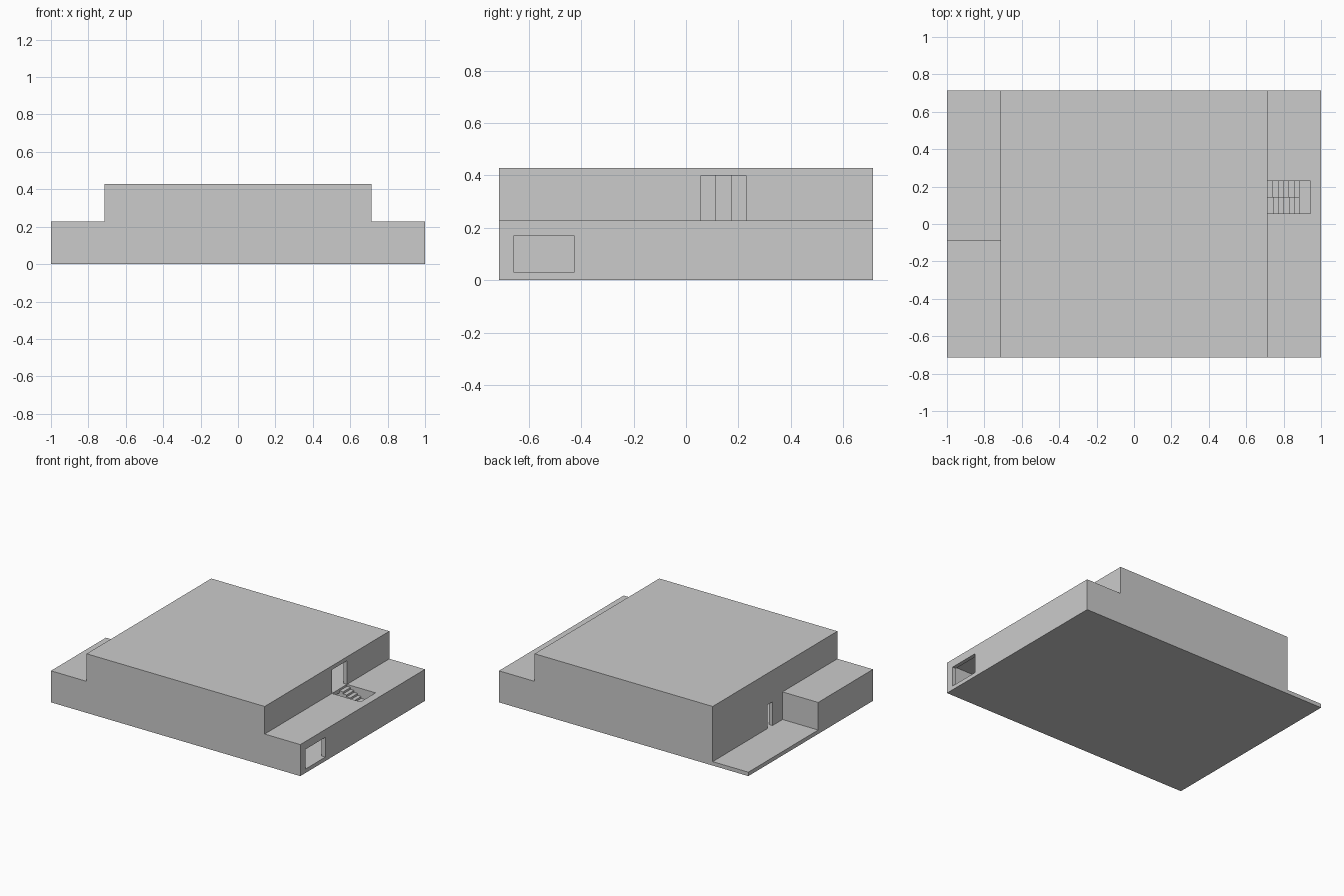
import bpy, bmesh
from mathutils import Vector

if "Cube" in bpy.data.objects:
    bpy.data.objects.remove(bpy.data.objects["Cube"])

S = 1 / 35  # one building unit (wall thickness)


def new_object(name, bm):
    bmesh.ops.recalc_face_normals(bm, faces=bm.faces)
    mesh = bpy.data.meshes.new(name)
    bm.to_mesh(mesh)
    bm.free()
    obj = bpy.data.objects.new(name, mesh)
    bpy.context.collection.objects.link(obj)
    return obj


def extrude_profile(name, pts, y0, y1):
    """Extrude an (x, z) outline along y."""
    bm = bmesh.new()
    face = bm.faces.new([bm.verts.new((x * S, y0 * S, z * S)) for x, z in pts])
    ext = bmesh.ops.extrude_face_region(bm, geom=[face])
    verts = [g for g in ext["geom"] if isinstance(g, bmesh.types.BMVert)]
    bmesh.ops.translate(bm, verts=verts, vec=Vector((0, (y1 - y0) * S, 0)))
    return new_object(name, bm)


def box(name, x0, x1, y0, y1, z0, z1):
    return extrude_profile(name, [(x0, z0), (x1, z0), (x1, z1), (x0, z1)], y0, y1)


def cut(obj, *dims):
    """Subtract a box from an object and discard the cutter."""
    cutter = box("cutter", *dims)
    cutter.hide_render = True
    mod = obj.modifiers.new("cut", "BOOLEAN")
    mod.operation, mod.solver, mod.object = "DIFFERENCE", "EXACT", cutter
    bpy.context.view_layer.objects.active = obj
    bpy.ops.object.modifier_apply(modifier=mod.name)
    bpy.data.objects.remove(cutter)


# Building mass: ground floor with a narrower upper storey
shell = extrude_profile("building_shell", [(-35, 0), (35, 0), (35, 8), (25, 8), (25, 15),
                                           (-25, 15), (-25, 8), (-35, 8)], -25, 25)

# Open patio at the back left
cut(shell, -36, -25, -3, 26, 1, 9)

# Rooms
cut(shell, -24, 24, -24, 24, 1, 7)      # ground floor hall
cut(shell, -24, 24, -24, 24, 8, 14)     # upper hall
cut(shell, 25, 34, -24, 1, 1, 7)        # garage
cut(shell, 25, 34, 9, 24, 1, 7)         # right rear store
cut(shell, -34, -25, -24, -4, 1, 7)     # left front room

# Stairwell and doorways
cut(shell, 25, 33, 2, 8, 1, 9)
cut(shell, 23.5, 25.5, 2, 5, 1, 7)      # foot of stair
cut(shell, 23.5, 25.5, 2, 8, 8, 14)     # terrace opening
cut(shell, 33.5, 35.5, -23, -15, 1, 6)  # garage opening
cut(shell, -25.5, -23.5, 1, 3, 1, 7)    # patio door


# Switchback stair: two six-tread flights joined by a landing
def flight(name, y0, y1, top, direction):
    pts = [(25, 1)]
    for i in range(6):
        z = top + direction * 0.5 * i
        pts += [(25 + i, z), (26 + i, z)]
    pts.append((31, 1))
    return extrude_profile(name, pts, y0, y1)


flight("upper_flight", 5, 8, 7.5, -1)
flight("lower_flight", 2, 5, 1.5, 0.999)
box("stair_landing", 31, 33, 2, 8, 1, 4.5)

# Upper partition with a doorway
partition = box("upper_partition", 10, 11, -24, 24, 8, 14)
cut(partition, 9, 12, 4, 6, 7, 15)
